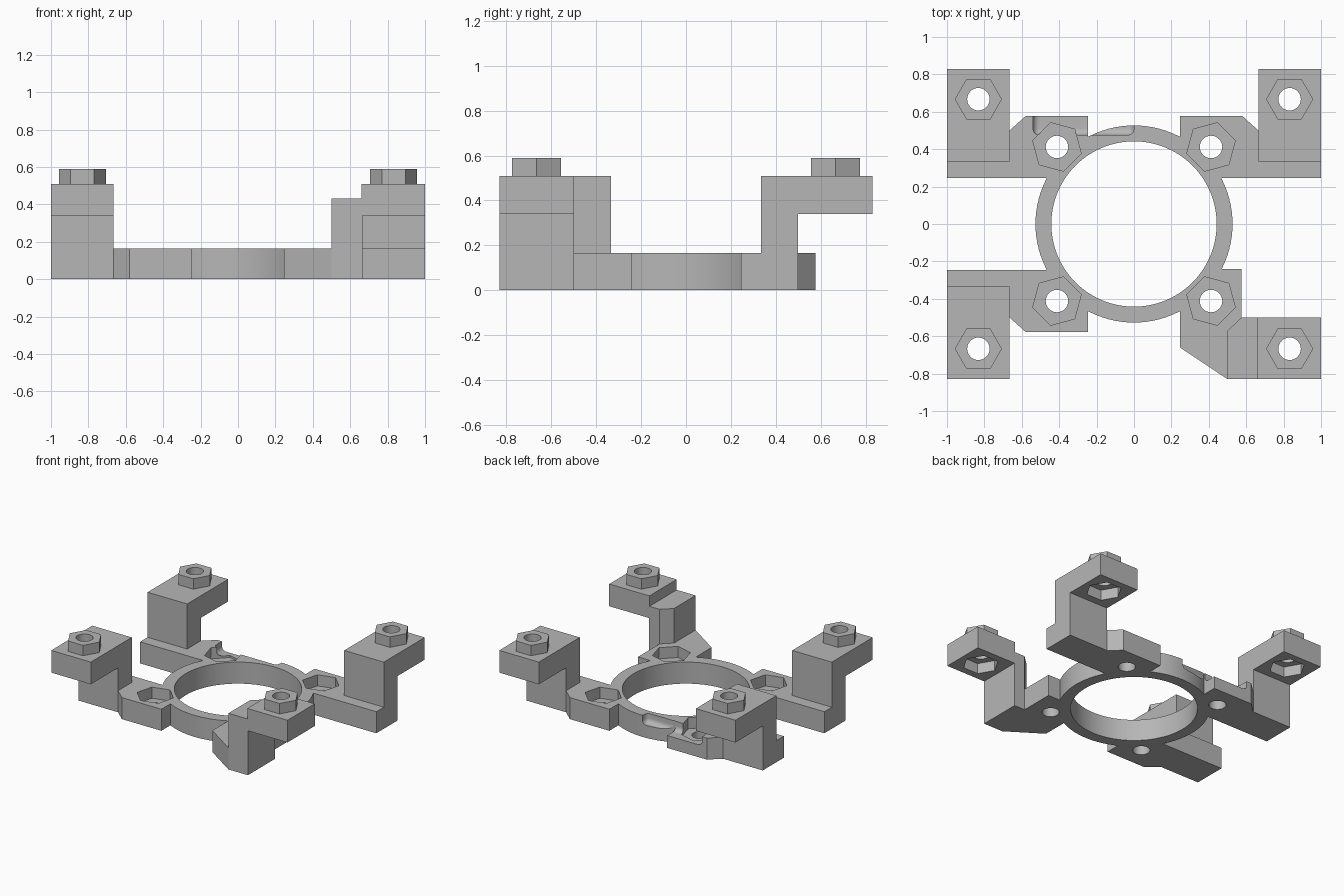
import bpy, bmesh, math

cube = bpy.data.objects.get("Cube")
if cube:
    bpy.data.objects.remove(cube, do_unlink=True)

# One plain grey material
grey = bpy.data.materials.new("plain_grey")
grey.use_nodes = True
GREY = (0.47, 0.47, 0.47, 1)
grey.diffuse_color = GREY
grey.node_tree.nodes["Principled BSDF"].inputs["Base Color"].default_value = GREY


def prism(name, points, z0, z1):
    """Extrude a flat outline between two heights."""
    bm = bmesh.new()
    face = bm.faces.new([bm.verts.new((x, y, z0)) for x, y in points])
    top = bmesh.ops.extrude_face_region(bm, geom=[face])["geom"]
    for v in top:
        if isinstance(v, bmesh.types.BMVert):
            v.co.z = z1
    bmesh.ops.recalc_face_normals(bm, faces=bm.faces)
    mesh = bpy.data.meshes.new(name)
    bm.to_mesh(mesh)
    bm.free()
    mesh.materials.append(grey)
    obj = bpy.data.objects.new(name, mesh)
    bpy.context.collection.objects.link(obj)
    return obj


def box(name, x0, x1, y0, y1, z0, z1):
    return prism(name, [(x0, y0), (x1, y0), (x1, y1), (x0, y1)], z0, z1)


def polygon(cx, cy, radius, sides, turn=0.0):
    angles = [turn + math.tau * i / sides for i in range(sides)]
    return [(cx + radius * math.cos(a), cy + radius * math.sin(a)) for a in angles]


def apply_modifier(obj, mod):
    bpy.context.view_layer.objects.active = obj
    bpy.ops.object.modifier_apply(modifier=mod.name)


def combine(target, tool, operation):
    mod = target.modifiers.new("combine", "BOOLEAN")
    mod.operation = operation
    mod.solver = "EXACT"
    mod.object = tool
    apply_modifier(target, mod)
    bpy.data.objects.remove(tool, do_unlink=True)


BASE, UNDER, TOP, NUT = 0.165, 0.34, 0.51, 0.59
PAD, POST = 0.412, (0.832, 0.667)
corners = [(-1, -1), (-1, 1), (1, 1), (1, -1)]

# Central ring
frame = prism("bracket_frame", polygon(0, 0, 0.527, 96), 0, BASE)

# Three matching arms: foot, column and overhanging shelf
foot = [(0.245, 0.245), (1, 0.245), (1, 0.5), (0.665, 0.5), (0.58, 0.577), (0.245, 0.577)]
side = [(0.335, 0), (0.5, 0), (0.5, UNDER), (0.83, UNDER), (0.83, TOP), (0.335, TOP)]
for sx, sy in corners[:3]:
    combine(frame, prism("foot", [(sx * x, sy * y) for x, y in foot], 0, BASE), "UNION")
    arm = prism("arm", side, 0.665, 1)
    for v in arm.data.vertices:
        y, z, x = v.co
        v.co = (sx * x, sy * y, z)
    if sx * sy < 0:
        arm.data.flip_normals()
    combine(frame, arm, "UNION")

# Front corner with a sideways shelf on a lower column
foot = [(0.245, -0.24), (0.245, -0.66), (0.5, -0.83), (0.665, -0.83),
        (0.665, -0.5), (0.575, -0.5), (0.575, -0.24)]
column = [(0.5, -0.83), (0.665, -0.83), (0.665, -0.5), (0.575, -0.5), (0.5, -0.57)]
combine(frame, prism("front_foot", foot, 0, BASE), "UNION")
combine(frame, prism("front_column", column, 0, 0.43), "UNION")
combine(frame, box("front_shelf", 0.66, 1, -0.83, -0.5, UNDER, TOP), "UNION")

# Raised hexagonal bosses on the shelves
for sx, sy in corners:
    hexagon = polygon(sx * POST[0], sy * POST[1], 0.126, 6)
    combine(frame, prism("boss", hexagon, TOP - 0.02, NUT), "UNION")

# Central bore, nut pockets and screw holes
combine(frame, prism("bore", polygon(0, 0, 0.442, 96), -0.1, 0.3), "DIFFERENCE")
for sx, sy in corners:
    px, py = sx * PAD, sy * PAD
    qx, qy = sx * POST[0], sy * POST[1]
    turn = math.radians(45 if sx * sy < 0 else 15)
    cuts = [("pad_pocket", polygon(px, py, 0.134, 6, turn), 0.08, 0.2),
            ("pad_hole", polygon(px, py, 0.06, 32), -0.1, 0.2),
            ("shelf_pocket", polygon(qx, qy, 0.126, 6), 0.3, 0.42),
            ("shelf_hole", polygon(qx, qy, 0.06, 32), 0.3, 0.7)]
    for name, outline, z0, z1 in cuts:
        combine(frame, prism(name, outline, z0, z1), "DIFFERENCE")

# Rounded cable groove along the back of the ring
groove = box("cable_groove", -0.54, 0, 0.475, 0.7, 0.095, 0.3)
mod = groove.modifiers.new("round", "BEVEL")
mod.width = 0.035
mod.segments = 5
apply_modifier(groove, mod)
combine(frame, groove, "DIFFERENCE")

# Smooth the round walls, keep the corners sharp
bpy.ops.object.select_all(action="DESELECT")
frame.select_set(True)
bpy.context.view_layer.objects.active = frame
bpy.ops.object.shade_smooth_by_angle(angle=math.radians(25))
